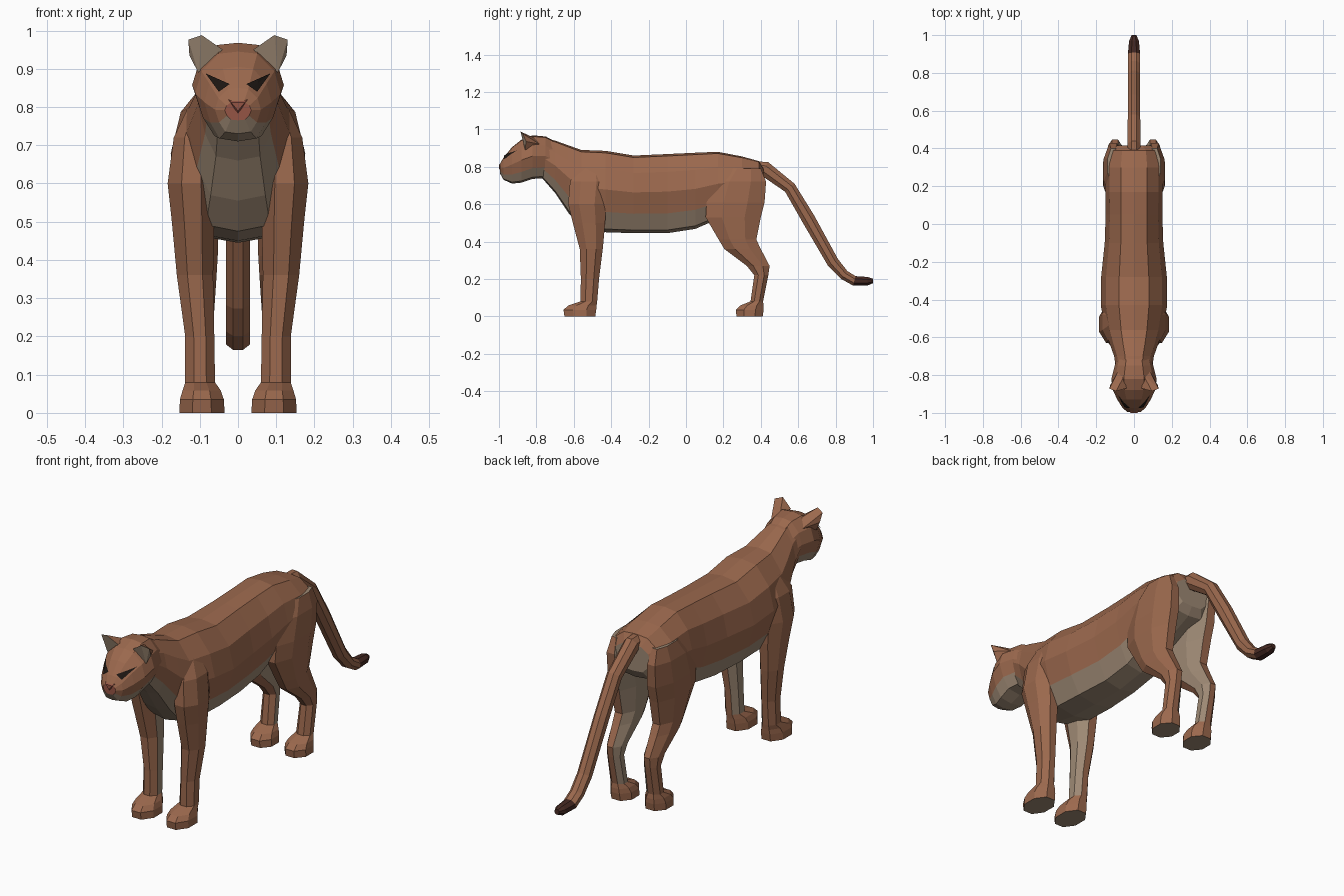
import bpy, bmesh, math
from mathutils import Vector
from mathutils.bvhtree import BVHTree

if "Cube" in bpy.data.objects:
    bpy.data.objects.remove(bpy.data.objects["Cube"])


def material(name, rgb):
    m = bpy.data.materials.new(name)
    m.diffuse_color = (*rgb, 1)
    m.use_nodes = True
    m.node_tree.nodes["Principled BSDF"].inputs["Base Color"].default_value = m.diffuse_color
    return m


MATS = [material("brown_fur", (0.33, 0.14, 0.075)),
        material("pale_fur", (0.34, 0.25, 0.175)),
        material("dark", (0.012, 0.008, 0.006)),
        material("nose_red", (0.30, 0.09, 0.06)),
        material("tail_tip", (0.06, 0.022, 0.016))]
BROWN, PALE, DARK, RED, TIP = range(5)


def finish(name, bm):
    bmesh.ops.recalc_face_normals(bm, faces=bm.faces[:])
    me = bpy.data.meshes.new(name)
    bm.to_mesh(me)
    for m in MATS:
        me.materials.append(m)
    ob = bpy.data.objects.new(name, me)
    bpy.context.collection.objects.link(ob)
    return ob


def loft(name, rings, colour):
    """Skin closed rings; colour(ring, segment) picks the material, segment -1 is a cap."""
    bm = bmesh.new()
    vs = [[bm.verts.new(p) for p in r] for r in rings]
    n = len(vs[0])
    for i in range(len(vs) - 1):
        for j in range(n):
            k = (j + 1) % n
            f = bm.faces.new((vs[i][j], vs[i][k], vs[i + 1][k], vs[i + 1][j]))
            f.material_index = colour(i, j)
    for i in (0, len(vs) - 1):
        bm.faces.new(vs[i]).material_index = colour(i, -1)
    tree = BVHTree.FromBMesh(bm)
    finish(name, bm)
    bm.free()
    return tree


# Half cross-section, top to bottom, completed by mirroring
HALF = [(0, 1), (.45, .95), (.85, .55), (1, .05), (.82, -.5), (.55, -.92), (0, -1)]
SECTION = HALF + [(-x, z) for x, z in HALF[-2:0:-1]]
LOWER = (4, 5, 6, 7)


def trunk_ring(y, top, bottom, w):
    mid, h = (top + bottom) / 2, (top - bottom) / 2
    return [Vector((x * w, y, mid + z * h)) for x, z in SECTION]


# Body with neck
body = [(-.77, .955, .74, .095), (-.70, .94, .66, .105), (-.63, .915, .555, .13),
        (-.56, .89, .475, .152), (-.43, .885, .45, .176), (-.28, .86, .445, .174),
        (-.10, .868, .445, .155), (.05, .875, .468, .15), (.17, .88, .52, .152),
        (.30, .855, .58, .155), (.39, .83, .62, .14), (.415, .79, .66, .10)]
loft("body", [trunk_ring(*r) for r in body],
     lambda i, j: PALE if j in LOWER or j == -1 else BROWN)

# Head
head = [(-.995, .815, .765, .035), (-.975, .85, .73, .06), (-.93, .905, .71, .088),
        (-.88, .945, .715, .112), (-.82, .968, .735, .12), (-.75, .962, .74, .102),
        (-.69, .93, .72, .085)]
head_tree = loft("head", [trunk_ring(*r) for r in head],
                 lambda i, j: RED if j == -1 and i == 0 else PALE if j in LOWER else BROWN)

# Nose
bm = bmesh.new()
for p in [(-.028, -.985, .822), (.028, -.985, .822), (0, -.99, .778),
          (-.018, -1, .812), (.018, -1, .812), (0, -1, .79)]:
    bm.verts.new(p)
bmesh.ops.convex_hull(bm, input=bm.verts[:])
for f in bm.faces:
    f.material_index = RED
finish("nose", bm)
bm.free()

OCT = [(math.cos(a) / math.cos(math.pi / 8), math.sin(a) / math.cos(math.pi / 8))
       for a in (math.pi / 8 + k * math.pi / 4 for k in range(8))]


def leg_ring(s, z, y0, y1, x0, x1):
    return [Vector((s * ((x0 + x1) / 2 + u * (x1 - x0) / 2),
                    (y0 + y1) / 2 + v * (y1 - y0) / 2, z)) for u, v in OCT]


# Leg sections: height, front, back, inner, outer
front = [(0, -.65, -.485, .035, .153), (.035, -.655, -.48, .037, .152),
         (.058, -.63, -.478, .045, .145), (.08, -.565, -.475, .06, .138),
         (.20, -.562, -.465, .062, .138), (.36, -.568, -.445, .065, .16),
         (.50, -.605, -.432, .062, .173), (.60, -.63, -.43, .06, .184),
         (.72, -.62, -.42, .07, .168), (.80, -.57, -.45, .08, .13)]
hind = [(0, .27, .41, .035, .15), (.035, .266, .415, .037, .15),
        (.058, .29, .415, .045, .145), (.08, .345, .412, .06, .135),
        (.22, .365, .44, .065, .135), (.27, .325, .447, .062, .138),
        (.36, .205, .40, .056, .147), (.41, .175, .376, .053, .151),
        (.53, .105, .40, .05, .159), (.61, .11, .42, .05, .163),
        (.72, .15, .428, .06, .16), (.79, .22, .40, .08, .14)]

for side, s in (("left", -1), ("right", 1)):
    for name, data in (("front_leg", front), ("hind_leg", hind)):
        loft(f"{name}_{side}", [leg_ring(s, *r) for r in data],
             lambda i, j: PALE if (i > 2 and j in (2, 3)) or j == -1 else BROWN)

    # Ear
    bm = bmesh.new()
    for x, y, z in [(.04, -.87, .95), (.104, -.86, .89), (.085, -.78, .92), (.05, -.80, .95),
                    (.095, -.885, .988), (.13, -.872, .976), (.127, -.855, .935)]:
        bm.verts.new((s * x, y, z))
    bmesh.ops.convex_hull(bm, input=bm.verts[:])
    bm.normal_update()
    for f in bm.faces:
        f.material_index = PALE if f.normal.y < -.3 else BROWN
    finish(f"ear_{side}", bm)
    bm.free()

    # Eye, laid onto the face
    tri = [Vector((s * .022, 0, .858)), Vector((s * .085, 0, .886)), Vector((s * .05, 0, .838))]
    tri = [tri[0], (tri[0] + tri[1]) / 2, tri[1], (tri[1] + tri[2]) / 2,
           tri[2], (tri[2] + tri[0]) / 2]
    centre = sum(tri, Vector()) / 6
    bm = bmesh.new()
    vs = []
    for p in tri + [centre]:
        hit = head_tree.ray_cast(Vector((p.x, -2, p.z)), Vector((0, 1, 0)))[0]
        vs.append(bm.verts.new(hit + Vector((0, -.006, .002))))
    for k in range(6):
        f = bm.faces.new((vs[k], vs[(k + 1) % 6], vs[6]))
        f.material_index = DARK
    for f in bm.faces:
        f.normal_update()
        if f.normal.y > 0:
            f.normal_flip()
    finish(f"eye_{side}", bm)
    bm.free()

# Tail: y, z, half width, half thickness
tail = [(.34, .80, .03, .03), (.42, .79, .034, .04), (.555, .688, .033, .033),
        (.655, .52, .032, .036), (.785, .29, .032, .032), (.845, .222, .032, .027),
        (.90, .19, .032, .026), (.97, .188, .026, .023), (1.0, .19, .012, .012)]
rings = []
for i, (y, z, w, t) in enumerate(tail):
    a, b = tail[max(i - 1, 0)], tail[min(i + 1, len(tail) - 1)]
    d = Vector((0, b[0] - a[0], b[1] - a[1])).normalized()
    up = Vector((0, -d.z, d.y))
    rings.append([Vector((u * w, y, z)) + up * (v * t) for u, v in OCT])
loft("tail", rings, lambda i, j: TIP if i >= 6 else BROWN)
